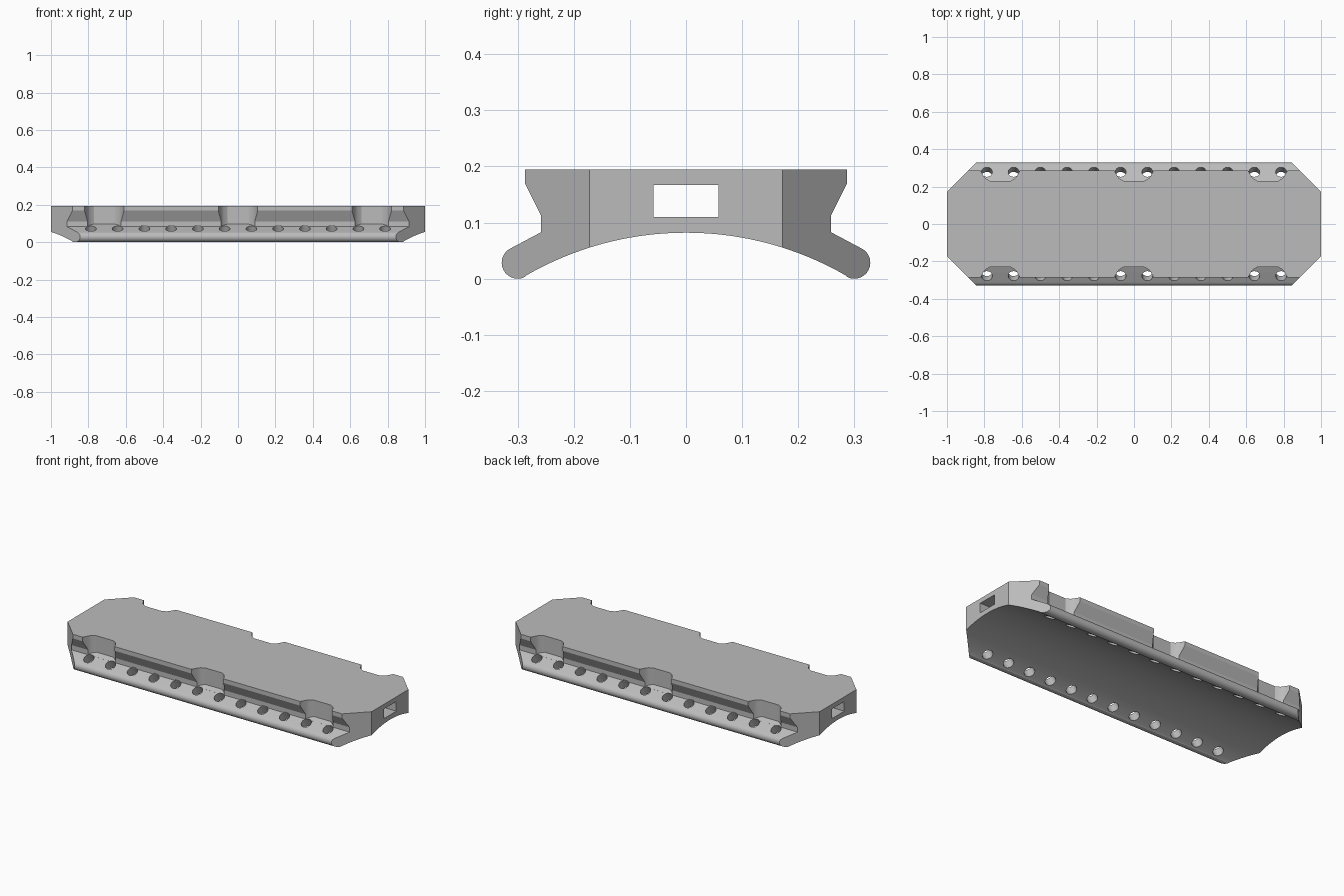
import bpy, bmesh, math
from mathutils import Matrix, Vector

cube = bpy.data.objects.get("Cube")
if cube:
    bpy.data.objects.remove(cube, do_unlink=True)

grey = bpy.data.materials.new("plain grey")
grey.use_nodes = True
colour = (0.5, 0.5, 0.5, 1)
grey.diffuse_color = colour
grey.node_tree.nodes["Principled BSDF"].inputs["Base Color"].default_value = colour


def prism(bm, start, end):
    """Closed prism between two matching outlines."""
    a = [bm.verts.new(p) for p in start]
    b = [bm.verts.new(p) for p in end]
    bm.faces.new(a)
    bm.faces.new(b[::-1])
    for i in range(len(a)):
        j = (i + 1) % len(a)
        bm.faces.new((a[j], a[i], b[i], b[j]))


def finish(bm, name):
    bmesh.ops.recalc_face_normals(bm, faces=bm.faces[:])
    mesh = bpy.data.meshes.new(name)
    bm.to_mesh(mesh)
    bm.free()
    mesh.materials.append(grey)
    obj = bpy.data.objects.new(name, mesh)
    bpy.context.collection.objects.link(obj)
    return obj


def boolean(target, cutter, operation):
    cutter.hide_render = True
    mod = target.modifiers.new(cutter.name, "BOOLEAN")
    mod.operation, mod.object, mod.solver = operation, cutter, "EXACT"
    bpy.context.view_layer.objects.active = target
    bpy.ops.object.modifier_apply(modifier=mod.name)
    bpy.data.objects.remove(cutter, do_unlink=True)


def ledge(y):
    """Height of the sloping ledge above the side rails."""
    return 0.083 + 0.5 * (0.258 - abs(y))


# Cross-section: flat deck, pinched waist, sloping ledge, round lip, arched belly
half = [(0.287, 0.195), (0.287, 0.17), (0.258, 0.112), (0.258, 0.083)]
for i in range(15):
    a = math.radians(63 - i * 180 / 14)
    half.append((0.3 + 0.0285 * math.cos(a), 0.0285 + 0.0285 * math.sin(a)))
radius, crown = 0.57, 0.082
for i in range(16):
    a = math.radians(30) * (1 - i / 16)
    half.append((radius * math.sin(a), crown - radius * (1 - math.cos(a))))
profile = half + [(0, crown)] + [(-y, z) for y, z in reversed(half)]

bm = bmesh.new()
prism(bm, [(-1, y, z) for y, z in profile], [(1, y, z) for y, z in profile])
body = finish(bm, "rail_cover")

# Corners clipped at 45 degrees in plan
quarter = [(1.1, 0.072), (0.772, 0.4)]
plan = quarter + [(-x, y) for x, y in reversed(quarter)]
plan += [(-x, -y) for x, y in plan]
bm = bmesh.new()
prism(bm, [(x, y, -0.2) for x, y in plan], [(x, y, 0.4) for x, y in plan])
boolean(body, finish(bm, "corner_clip"), "INTERSECT")

# Rectangular tunnel along the length
bm = bmesh.new()
bmesh.ops.create_cube(bm, size=1, matrix=Matrix.Translation((0, 0, 0.1385))
                      @ Matrix.Diagonal((3, 0.116, 0.057, 1)))
boolean(body, finish(bm, "tunnel_cutter"), "DIFFERENCE")

# Three flared notches on each side, floored by the ledge slope
side = [(0.112, 0.32), (0.105, 0.285), (0.088, 0.255), (0.078, 0.243), (0.055, 0.23)]
notch = side + [(-x, y) for x, y in reversed(side)]
bm = bmesh.new()
for s in (-1, 1):
    for cx in (-0.715, 0, 0.715):
        prism(bm, [(cx + x, s * y, ledge(y) + 0.0003) for x, y in notch],
              [(cx + x, s * y, 0.3) for x, y in notch])
boolean(body, finish(bm, "notch_cutter"), "DIFFERENCE")

# Row of round holes square to each ledge
bm = bmesh.new()
for s in (-1, 1):
    normal = Vector((0, s, 2)).normalized()
    turn = normal.to_track_quat("Z", "X").to_matrix().to_4x4()
    for i in range(12):
        spot = Vector(((i - 5.5) * 0.143, s * 0.278, ledge(0.278)))
        # Stop just above the ledge so that the overhanging deck edge stays whole
        centre = spot + normal * (0.008 - 0.08)
        bmesh.ops.create_cone(bm, cap_ends=True, segments=28, radius1=0.029,
                              radius2=0.029, depth=0.16,
                              matrix=Matrix.Translation(centre) @ turn)
boolean(body, finish(bm, "hole_cutter"), "DIFFERENCE")

bpy.ops.object.select_all(action="DESELECT")
body.select_set(True)
bpy.context.view_layer.objects.active = body
bpy.ops.object.shade_smooth_by_angle(angle=math.radians(25))
